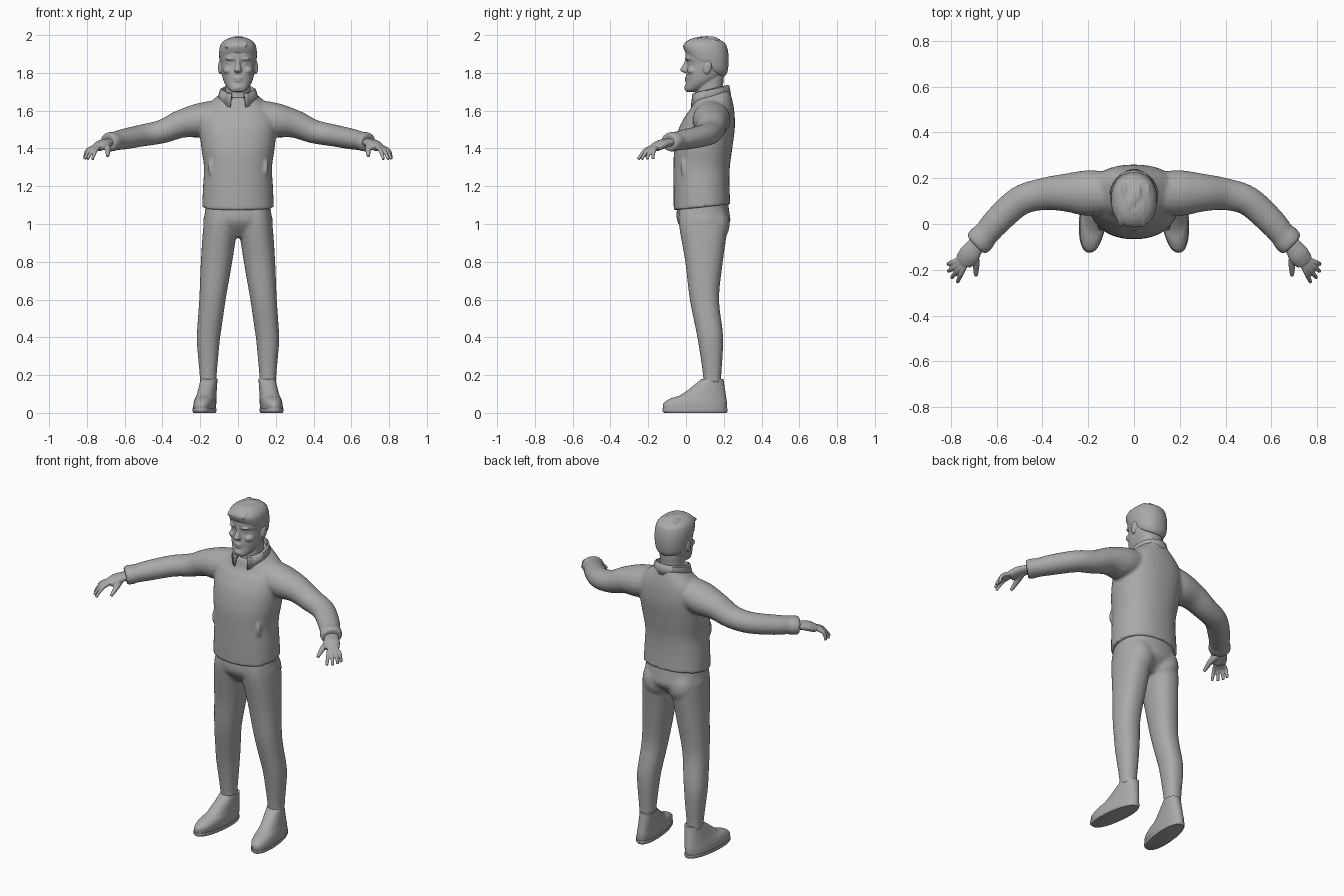
import bpy, bmesh, math
from mathutils import Vector, Matrix

cube = bpy.data.objects.get("Cube")
if cube:
    bpy.data.objects.remove(cube)

colour = (0.4, 0.4, 0.4, 1)
grey = bpy.data.materials.new("plain_grey")
grey.use_nodes = True
grey.diffuse_color = colour
grey.node_tree.nodes["Principled BSDF"].inputs["Base Color"].default_value = colour

SIDES = (("left", 1), ("right", -1))


def none(value):
    return 0


def spline(rows, steps=4):
    """Catmull-Rom interpolation through rows of equal length."""
    rows = [Vector(row) for row in rows]
    padded = [rows[0]] + rows + [rows[-1]]
    out = []
    for a, b, c, d in zip(padded, padded[1:], padded[2:], padded[3:]):
        for k in range(steps):
            t = k / steps
            bend = 2 * a - 5 * b + 4 * c - d
            out.append(b + (c - a) * t / 2 + bend * t * t / 2 + (3 * b - a - 3 * c + d) * t ** 3 / 2)
    return out + [rows[-1]]


def circle(count, power=2):
    """Unit superellipse; a higher power is boxier."""
    def soft(value):
        return math.copysign(abs(value) ** (2 / power), value)
    angles = [math.tau * i / count for i in range(count)]
    return [(soft(math.cos(a)), soft(math.sin(a))) for a in angles]


def skin(bm, rings):
    """Bridge rings of points into a capped tube."""
    rings = [[bm.verts.new(point) for point in ring] for ring in rings]
    for low, high in zip(rings, rings[1:]):
        for i in range(len(low)):
            bm.faces.new((low[i - 1], low[i], high[i], high[i - 1]))
    bm.faces.new(rings[0])
    bm.faces.new(rings[-1])


def stack(bm, rows, side=1, centre=none, tilt=none, toe_out=0):
    """Sections up the body, each given as height, half width, front y, back y."""
    rings = []
    for z, half, front, back in spline(rows):
        ring = []
        for u, v in circle(40, 2.25):
            y = (front + back + (back - front) * v) / 2
            x = centre(z) + half * u - toe_out * (y - 0.1)
            ring.append((side * x, y, z + tilt(z) * (y - 0.1)))
        rings.append(ring)
    skin(bm, rings)


def tube(bm, rows, side=1, flat=1.0):
    """Limb along a path of x, y, z, radius; flat scales its thickness."""
    rows = spline(rows)
    rings = []
    for i, row in enumerate(rows):
        ahead = rows[min(i + 1, len(rows) - 1)] - rows[max(i - 1, 0)]
        ahead = ahead.to_3d().normalized()
        across = ahead.cross(Vector((0, 0, 1))).normalized()
        up = across.cross(ahead) * flat
        ring = [row.to_3d() + (across * u + up * v) * row.w for u, v in circle(20)]
        rings.append([(side * p.x, p.y, p.z) for p in ring])
    skin(bm, rings)


def ball(bm, place, size, turn=0.0):
    matrix = Matrix.Translation(place) @ Matrix.Rotation(turn, 4, 'X') @ Matrix.Diagonal((*size, 1))
    bmesh.ops.create_uvsphere(bm, u_segments=20, v_segments=12, radius=1, matrix=matrix)


def finish(name, bm, voxel=None, passes=3):
    """Make the object; a voxel size fuses its overlapping volumes."""
    bmesh.ops.recalc_face_normals(bm, faces=bm.faces)
    mesh = bpy.data.meshes.new(name)
    bm.to_mesh(mesh)
    bm.free()
    mesh.materials.append(grey)
    obj = bpy.data.objects.new(name, mesh)
    bpy.context.collection.objects.link(obj)
    if voxel:
        fuse = obj.modifiers.new("fuse", 'REMESH')
        fuse.mode, fuse.voxel_size, fuse.use_smooth_shade = 'VOXEL', voxel, True
        relax = obj.modifiers.new("relax", 'SMOOTH')
        relax.factor, relax.iterations = 0.5, passes
    for other in bpy.context.selected_objects:
        other.select_set(False)
    obj.select_set(True)
    bpy.context.view_layer.objects.active = obj
    bpy.ops.object.shade_smooth_by_angle(angle=math.radians(50))
    return obj


# Jacket: torso with sloping hem and neckline, sleeves with cuffs, pocket edges
bm = bmesh.new()
stack(bm, [(1.09, .19, -.065, .235), (1.2, .185, -.066, .23), (1.3, .18, -.066, .232),
           (1.4, .194, -.062, .245), (1.5, .203, -.04, .258), (1.57, .2, -.005, .258),
           (1.62, .17, .025, .25), (1.68, .09, .04, .23)],
      tilt=lambda z: max(0, 1.2 - z, 2.4 * (z - 1.58)))
for _, side in SIDES:
    tube(bm, [(.08, .135, 1.58, .09), (.2, .135, 1.55, .1), (.3, .137, 1.53, .083),
              (.4, .13, 1.49, .07), (.5, .1, 1.47, .065), (.6, .01, 1.45, .061),
              (.65, -.05, 1.44, .055)], side, flat=.9)
    tube(bm, [(.65, -.045, 1.44, .058), (.67, -.07, 1.436, .062), (.69, -.09, 1.432, .058)], side, flat=.84)
    ball(bm, (side * .148, -.012, 1.3), (.012, .018, .045))
finish("jacket", bm, .009)

# Trousers: hips, seat and both legs
bm = bmesh.new()
stack(bm, [(1.16, .165, -.035, .215), (1.06, .176, -.05, .23), (1, .183, -.04, .23), (.93, .14, .02, .16)])
for _, side in SIDES:
    ball(bm, (side * .083, .152, 1), (.085, .08, .1))
    stack(bm, [(1.1, .08, -.035, .2), (1, .09, -.038, .22), (.8, .083, -.004, .195), (.6, .07, .02, .175),
               (.4, .062, .06, .197), (.2, .045, .09, .187), (.16, .046, .087, .19)],
          side, centre=lambda z: min(.158, .2 - .108 * z))
finish("trousers", bm, .009, passes=7)

# Shoes, each on a slim sole
for name, side in SIDES:
    bm = bmesh.new()
    stack(bm, [(.018, .056, -.12, .215), (.05, .057, -.12, .217), (.075, .054, -.085, .214),
               (.1, .05, -.02, .21), (.18, .044, .083, .198)],
          side, centre=lambda z: .175 - .1 * z, toe_out=.1)
    finish(name + "_shoe", bm)
    bm = bmesh.new()
    stack(bm, [(0, .055, -.115, .215), (.01, .06, -.125, .22), (.022, .06, -.125, .22)],
          side, centre=lambda z: .172, toe_out=.1)
    finish(name + "_sole", bm)

# Hands: palm, four bent fingers fanned by angle, and a thumb
for name, side in SIDES:
    bm = bmesh.new()
    tube(bm, [(.66, -.06, 1.438, .038), (.695, -.1, 1.43, .04), (.72, -.135, 1.42, .046),
              (.745, -.165, 1.404, .04)], side, flat=.55)
    palm = Vector((.72, -.14, 0))
    for i in range(4):
        angle = math.radians(-21 - 15 * i)
        reach = Vector((math.cos(angle), math.sin(angle), 0))
        length = .125 - .003 * (3 - i) ** 2
        path = [(.04, 1.408, .013), (.085, 1.388, .011), (length, 1.343, .008)]
        tube(bm, [(*(palm + reach * out).xy, z, radius) for out, z, radius in path], side)
    tube(bm, [(.7, -.12, 1.418, .02), (.69, -.17, 1.397, .016), (.69, -.226, 1.36, .009)], side)
    finish(name + "_hand", bm, .004)

# Head: neck, skull, nose, lips, chin, then paired brows, eyes, cheeks and ears
bm = bmesh.new()
stack(bm, [(1.62, .072, .05, .2), (1.7, .066, .055, .195), (1.78, .068, .06, .2)])
stack(bm, [(1.7, .03, 0, .05), (1.715, .05, -.006, .09), (1.75, .073, 0, .15), (1.79, .085, 0, .195),
           (1.85, .093, .007, .214), (1.88, .095, -.003, .216), (1.92, .094, 0, .215),
           (1.95, .083, .015, .2), (1.98, .05, .05, .165)])
stack(bm, [(1.88, .012, -.004, .03), (1.85, .012, -.012, .03), (1.815, .02, -.032, .03), (1.8, .014, -.01, .03)])
ball(bm, (0, .004, 1.772), (.026, .012, .007))
ball(bm, (0, .005, 1.759), (.022, .012, .008))
ball(bm, (0, .01, 1.722), (.03, .02, .018))
for _, side in SIDES:
    ball(bm, (side * .035, .012, 1.874), (.03, .016, .008))
    ball(bm, (side * .035, .022, 1.85), (.015, .012, .009))
    ball(bm, (side * .05, .035, 1.812), (.028, .03, .022))
    ball(bm, (side * .096, .113, 1.828), (.01, .022, .037), turn=-.2)
finish("head", bm, .0045, passes=5)

# Hair: cap tucked in at the nape, full at the brow, with raised locks
bm = bmesh.new()
stack(bm, [(1.835, .087, .015, .2), (1.86, .097, -.002, .22), (1.91, .1, -.014, .226),
           (1.95, .092, -.012, .212), (1.975, .068, .015, .18), (1.988, .03, .05, .14)],
      tilt=lambda z: min(0, 5 * (z - 1.95)))
for i in range(-3, 4):
    x = .02 * i
    wave = math.sin(i * 2.4)
    ball(bm, (x, .03 + .015 * wave, 1.964 - 4 * x * x), (.011, .035, .011), turn=.5)
    ball(bm, (x, .11 + .03 * wave, 1.985 - 5 * x * x), (.012, .04, .01))
finish("hair", bm, .005)

# Collar: a stand folded over into an open, pointed fall
bm = bmesh.new()
rings = []
for k in range(-20, 21):
    angle = math.radians(7.9 * k)
    front = (1 - math.cos(angle)) / 2
    point = max(0, front - .8) * .12
    profile = [(.074, .078, 1.67), (.085, .094, 1.737), (.096, .102, 1.732), (.11, .111, 1.68 - point)]
    rings.append([bm.verts.new((wide * math.sin(angle), .128 + deep * math.cos(angle), z - .045 * front))
                  for wide, deep, z in profile])
for here, after in zip(rings, rings[1:]):
    for i in range(len(here) - 1):
        bm.faces.new((here[i], here[i + 1], after[i + 1], after[i]))
collar = finish("collar", bm)
collar.modifiers.new("thickness", 'SOLIDIFY').thickness = .008
